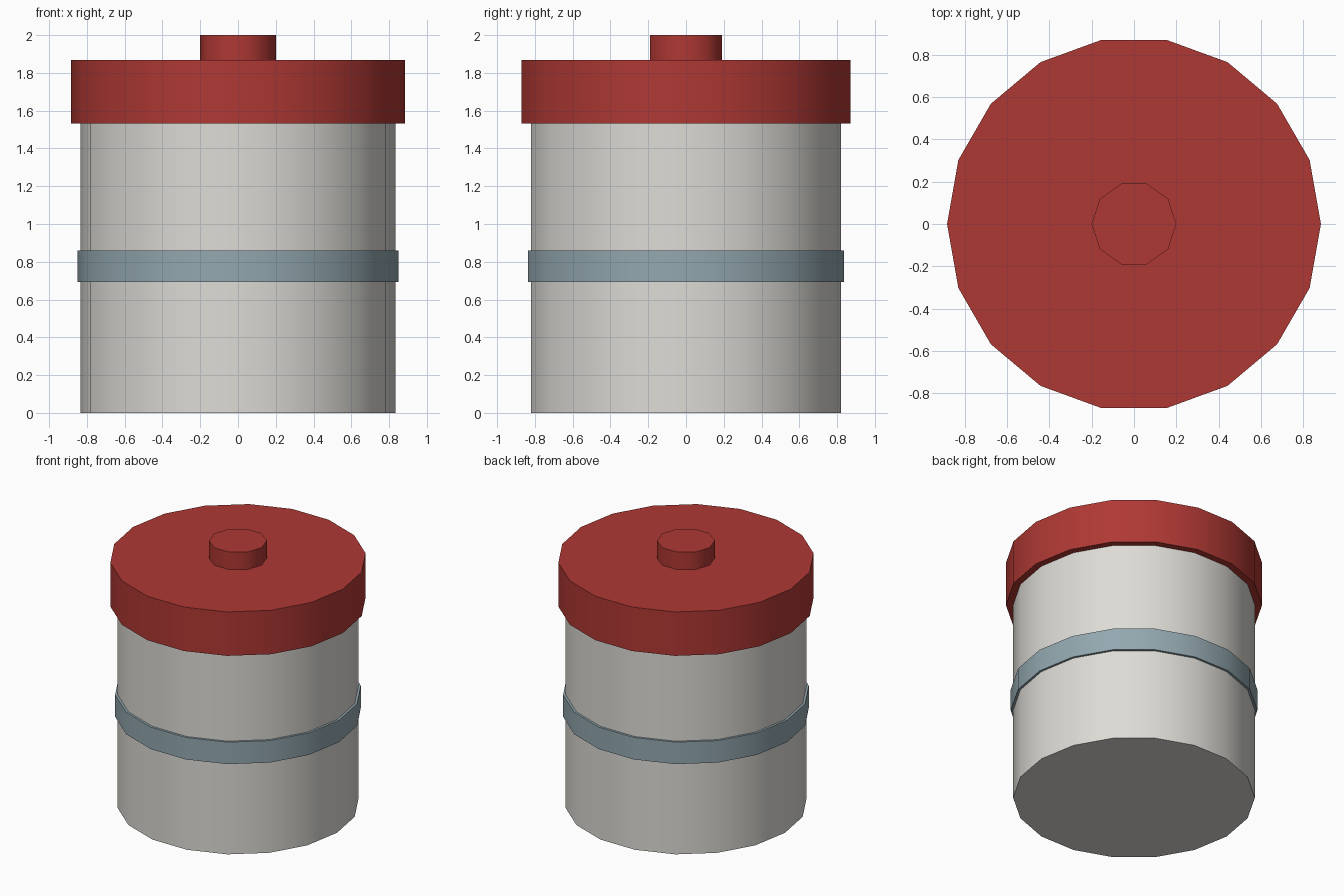
import bpy
import math

if "Cube" in bpy.data.objects:
    bpy.data.objects.remove(bpy.data.objects["Cube"])


def material(name, rgb):
    m = bpy.data.materials.new(name)
    m.diffuse_color = (*rgb, 1.0)
    m.use_nodes = True
    m.node_tree.nodes["Principled BSDF"].inputs["Base Color"].default_value = m.diffuse_color
    return m


def drum(name, sides, radius, z0, z1, mat):
    """Upright prism with a corner on the x axis and softly shaded sides."""
    bpy.ops.mesh.primitive_cylinder_add(
        vertices=sides, radius=radius, depth=z1 - z0, location=(0, 0, (z0 + z1) / 2))
    ob = bpy.context.object
    ob.name = name
    # turn so the first corner lies on x
    ob.rotation_euler.z = math.pi / 2
    bpy.ops.object.transform_apply(location=False, rotation=True, scale=False)
    bpy.ops.object.shade_smooth_by_angle(angle=math.radians(40))
    ob.data.materials.append(mat)
    return ob


cream = material("cream", (0.72, 0.71, 0.67))
red = material("red", (0.43, 0.04, 0.034))
blue = material("blue_grey", (0.29, 0.39, 0.43))

# Canister body, reaching up inside the lid
drum("body", 18, 0.833, 0.0, 1.667, cream)
# Decorative band around the middle
drum("band", 18, 0.85, 0.694, 0.861, blue)
# Lid and its grip
drum("lid", 18, 0.883, 1.533, 1.867, red)
drum("lid_knob", 10, 0.2, 1.867, 2.0, red)
